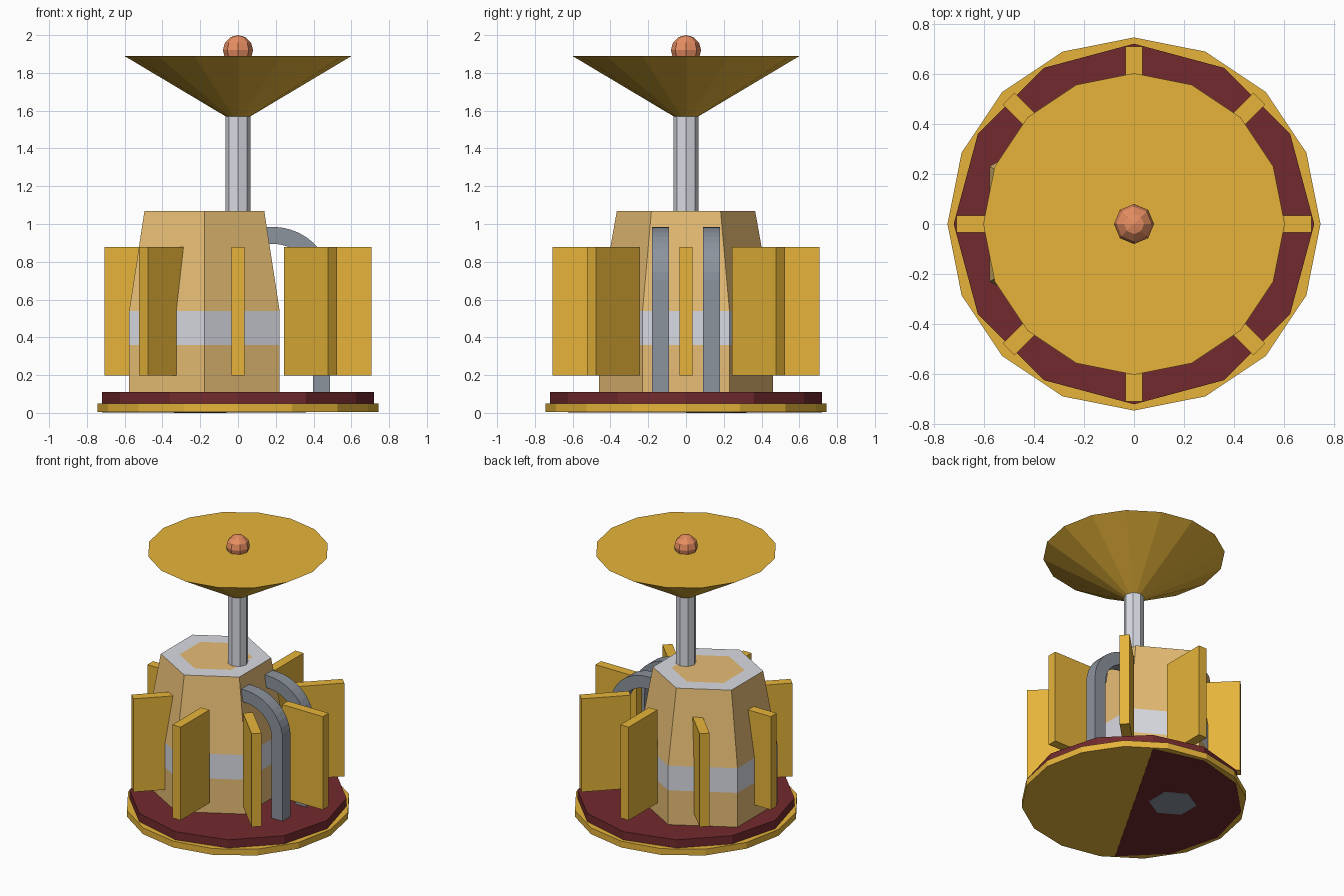
import bpy, bmesh, math
from mathutils import Matrix

cube = bpy.data.objects.get("Cube")
if cube:
    bpy.data.objects.remove(cube, do_unlink=True)


def material(name, rgb):
    lin = [((c / 255 + 0.055) / 1.055) ** 2.4 for c in rgb] + [1.0]
    m = bpy.data.materials.new(name)
    m.use_nodes = True
    m.diffuse_color = lin
    bsdf = next(n for n in m.node_tree.nodes if n.type == 'BSDF_PRINCIPLED')
    bsdf.inputs["Base Color"].default_value = lin
    return m


gold = material("gold", (230, 180, 58))
tan = material("tan", (232, 190, 117))
silver = material("silver", (217, 219, 227))
maroon = material("maroon", (114, 42, 45))
slate = material("slate", (140, 147, 157))
copper = material("copper", (232, 143, 98))


def finish(name, bm, *mats):
    bmesh.ops.recalc_face_normals(bm, faces=bm.faces)
    mesh = bpy.data.meshes.new(name)
    bm.to_mesh(mesh)
    bm.free()
    for m in mats:
        mesh.materials.append(m)
    obj = bpy.data.objects.new(name, mesh)
    bpy.context.collection.objects.link(obj)
    return obj


def skin(bm, rings, slots=None):
    """Join closed rings of points with quads and cap both ends."""
    loops = [[bm.verts.new(p) for p in ring] for ring in rings]
    n = len(loops[0])
    for k, (a, b) in enumerate(zip(loops, loops[1:])):
        for i in range(n):
            j = (i + 1) % n
            face = bm.faces.new((a[i], a[j], b[j], b[i]))
            face.material_index = slots[k] if slots else 0
    bm.faces.new(loops[0][::-1])
    bm.faces.new(loops[-1])


def prism(name, profile, sides, mats, slots=None, x=0.0, y=0.0, phase=0.0, corners=None):
    """Faceted upright solid from (radius, height) pairs, or a slice with fewer corners."""
    angles = [phase + math.tau * i / sides for i in range(corners or sides)]
    bm = bmesh.new()
    skin(bm, [[(x + r * math.cos(a), y + r * math.sin(a), z) for a in angles]
              for r, z in profile], slots)
    return finish(name, bm, *mats)


# Stepped round base
prism("base_plate", [(0.745, 0.004), (0.745, 0.05)], 16, [gold])
prism("base_deck", [(0.72, 0.02), (0.72, 0.11)], 12, [maroon])

# Underside: half-round maroon panel with a small slate inset
prism("underside_panel", [(0.72, 0.002), (0.72, 0.008)], 12, [maroon],
      phase=math.pi / 3, corners=7)
prism("underside_inset", [(0.16, 0), (0.16, 0.006)], 6, [slate], x=-0.2, y=0.16,
      phase=math.pi / 2)

# Six-sided tower with a silver band and a silver rim on the roof
prism("tower", [(0.46, 0.03), (0.46, 0.36), (0.46, 0.54), (0.366, 1.07), (0.242, 1.07)],
      6, [tan, silver], [0, 1, 0, 1], x=-0.178, phase=math.pi / 2)

# Mast, dish and ball
prism("mast", [(0.067, 0.9), (0.067, 1.62)], 8, [silver])
prism("dish", [(0.002, 1.532), (0.602, 1.89)], 16, [gold])
bm = bmesh.new()
bmesh.ops.create_uvsphere(bm, u_segments=8, v_segments=6, radius=0.08,
                          matrix=Matrix.Translation((0, 0, 1.92)))
finish("dish_ball", bm, copper)

# Eight radial fins
for i in range(8):
    bm = bmesh.new()
    bmesh.ops.create_cube(bm, size=1, matrix=Matrix.Rotation(i * math.pi / 4, 4, 'Z')
                          @ Matrix.Translation((0.543, 0, 0.537))
                          @ Matrix.Diagonal((0.33, 0.067, 0.68, 1)))
    finish(f"fin_{i + 1}", bm, gold)

# Pair of square pipes arching from the tower down to the deck
half = 0.045
steps = 10
bend = [math.pi / 2 * (1 - i / steps) for i in range(steps + 1)]


def pipe_ring(x, z, nx, nz, y):
    """Square cross-section around a path point with the given normal."""
    return [(x + s * half * nx, y + t * half, z + s * half * nz)
            for s, t in ((1, 1), (1, -1), (-1, -1), (-1, 1))]


for side, y in (("left", 0.135), ("right", -0.135)):
    rings = [pipe_ring(0.1, 0.94, 0, 1, y)]
    rings += [pipe_ring(0.182 + 0.26 * math.cos(a), 0.7 + 0.24 * math.sin(a),
                        math.cos(a), math.sin(a), y) for a in bend]
    rings.append(pipe_ring(0.442, 0.05, 1, 0, y))
    bm = bmesh.new()
    skin(bm, rings)
    finish(f"pipe_{side}", bm, slate)
